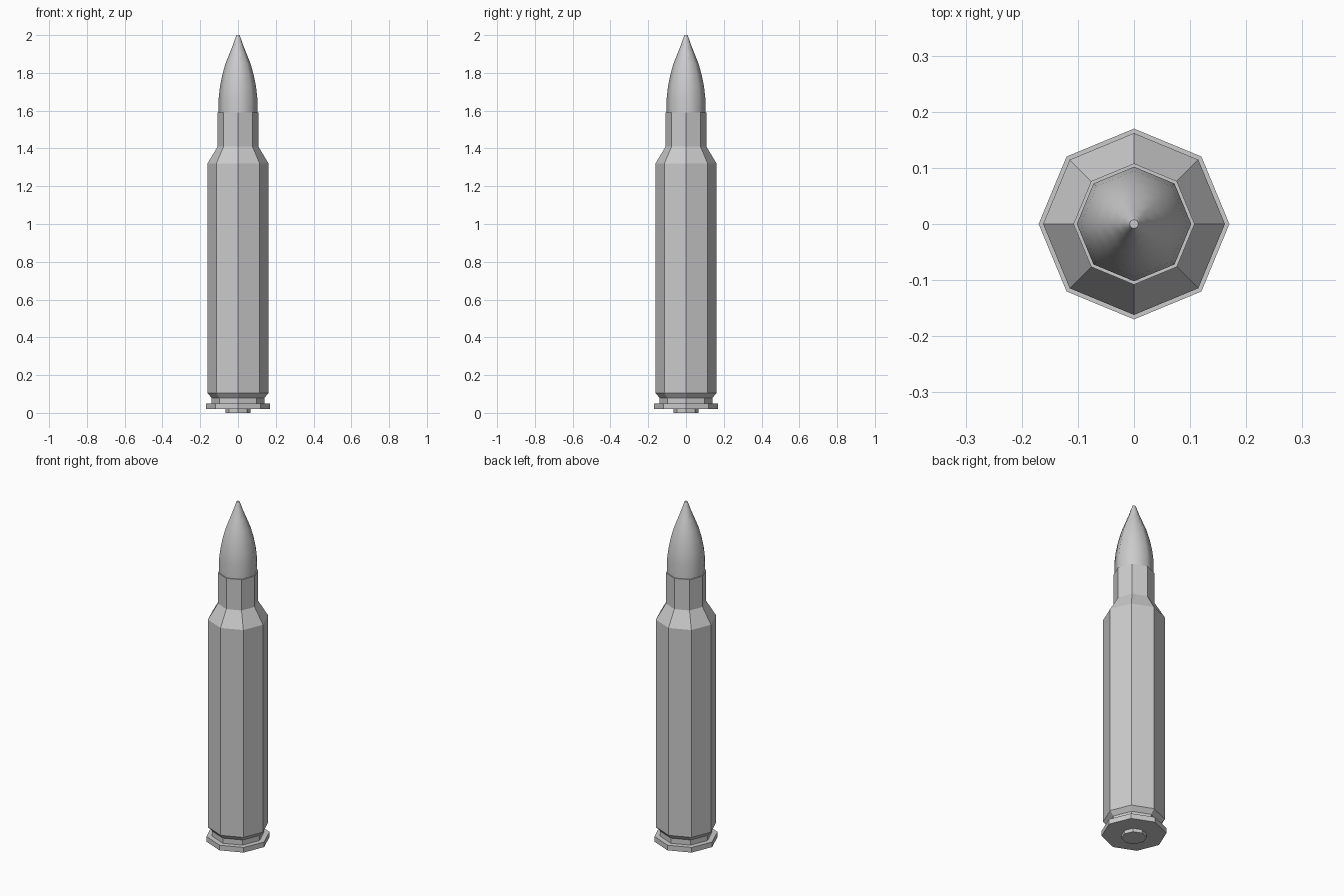
import bpy, math

default = bpy.data.objects.get("Cube")
if default:
    bpy.data.objects.remove(default, do_unlink=True)

grey = bpy.data.materials.new("plain_grey")
grey.use_nodes = True
colour = (0.6, 0.6, 0.6, 1)
grey.diffuse_color = colour
grey.node_tree.nodes["Principled BSDF"].inputs["Base Color"].default_value = colour


def turned(name, profile, sides=8):
    """Spin a (radius, height) profile around z, capping both ends."""
    verts, faces = [], []
    for r, z in profile:
        for i in range(sides):
            a = math.tau * i / sides
            verts.append((r * math.cos(a), r * math.sin(a), z))
    for k in range(len(profile) - 1):
        for i in range(sides):
            j = (i + 1) % sides
            a, b = k * sides, (k + 1) * sides
            faces.append((a + i, a + j, b + j, b + i))
    faces.append(tuple(reversed(range(sides))))
    faces.append(tuple(range(len(verts) - sides, len(verts))))
    mesh = bpy.data.meshes.new(name)
    mesh.from_pydata(verts, [], faces)
    mesh.materials.append(grey)
    obj = bpy.data.objects.new(name, mesh)
    bpy.context.collection.objects.link(obj)
    return obj


# Faceted casing: rim, groove, body, shoulder and neck
turned("casing", [(0.17, 0.02), (0.17, 0.05), (0.14, 0.05), (0.14, 0.08),
                  (0.162, 0.105), (0.162, 1.32), (0.108, 1.41), (0.108, 1.59)])

# Disc in the middle of the base
turned("base_disc", [(0.066, 0), (0.066, 0.03)])

# Smooth pointed tip, seated in the neck
tip = turned("tip", [(0.102, 1.55), (0.102, 1.67), (0.095, 1.73), (0.083, 1.79),
                     (0.066, 1.85), (0.046, 1.9), (0.026, 1.95), (0.014, 1.985),
                     (0.008, 2)])
bpy.ops.object.select_all(action="DESELECT")
tip.select_set(True)
bpy.context.view_layer.objects.active = tip
bpy.ops.object.shade_smooth_by_angle(angle=math.radians(50))
